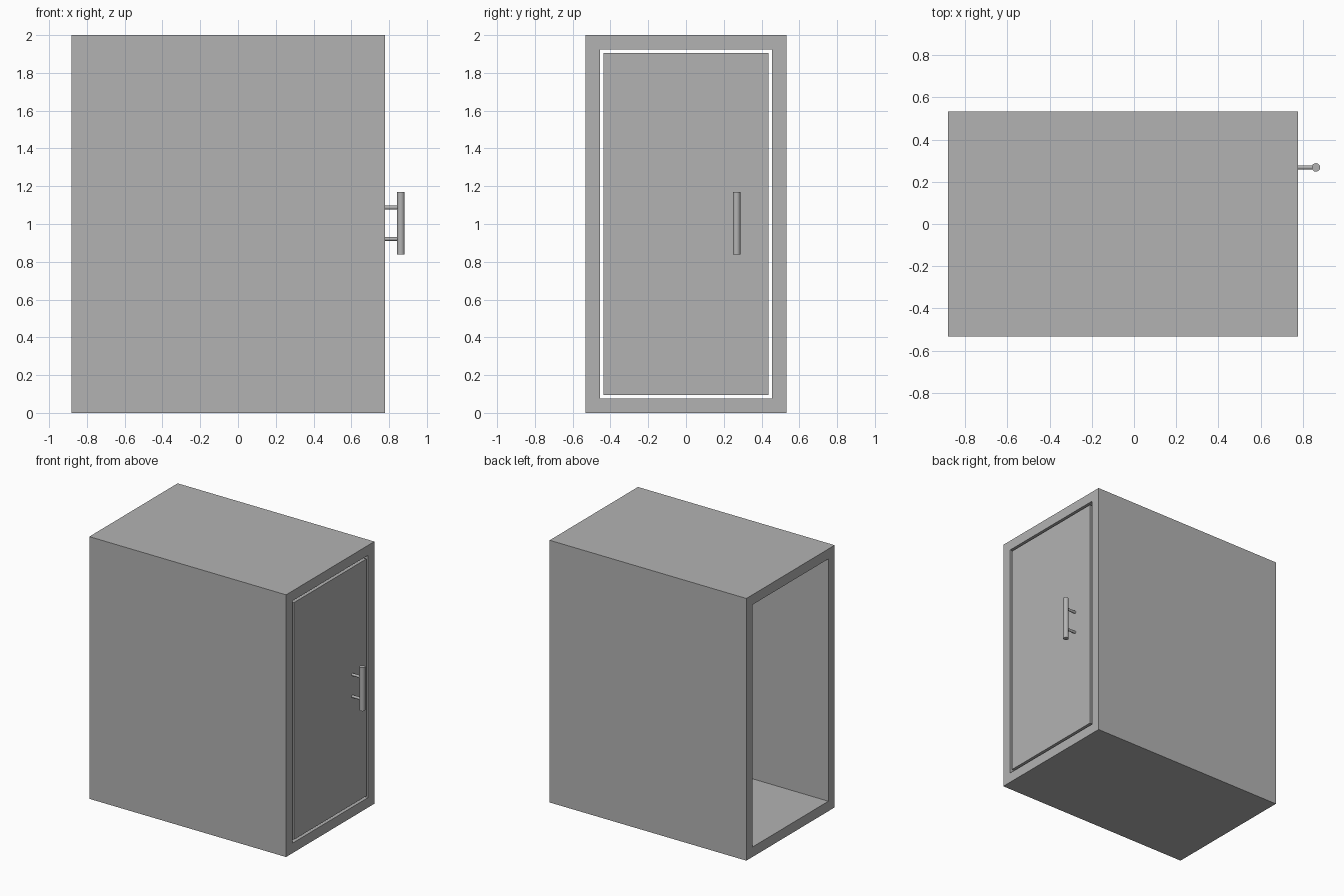
import bpy, bmesh, math
from mathutils import Matrix, Vector

cube = bpy.data.objects.get("Cube")
if cube:
    bpy.data.objects.remove(cube, do_unlink=True)

GREY = (0.45, 0.45, 0.45, 1)
mat = bpy.data.materials.new("plain grey")
mat.use_nodes = True
mat.diffuse_color = GREY
mat.node_tree.nodes["Principled BSDF"].inputs["Base Color"].default_value = GREY

BACK, FRONT = -0.882, 0.778      # ends of the casing along x
HALF_Y, HEIGHT, WALL = 0.532, 2.0, 0.076
GAP, DOOR_THICK = 0.02, 0.07


def add_object(name, bm):
    bmesh.ops.recalc_face_normals(bm, faces=bm.faces)
    mesh = bpy.data.meshes.new(name)
    bm.to_mesh(mesh)
    bm.free()
    mesh.materials.append(mat)
    obj = bpy.data.objects.new(name, mesh)
    bpy.context.collection.objects.link(obj)
    return obj


def cylinder(name, start, end, radius):
    start, end = Vector(start), Vector(end)
    axis = end - start
    turn = axis.to_track_quat('Z', 'Y').to_matrix().to_4x4()
    bm = bmesh.new()
    bmesh.ops.create_cone(bm, cap_ends=True, segments=32, radius1=radius, radius2=radius,
                          depth=axis.length, matrix=Matrix.Translation((start + end) / 2) @ turn)
    for face in bm.faces:
        face.smooth = len(face.verts) == 4
    for edge in bm.edges:
        edge.smooth = all(f.smooth for f in edge.link_faces)
    return add_object(name, bm)


def rectangle(bm, x, inset):
    y = HALF_Y - inset
    return [bm.verts.new((x, sy * y, z)) for sy, z in
            ((-1, inset), (1, inset), (1, HEIGHT - inset), (-1, HEIGHT - inset))]


# Casing: a rectangular tube open at both ends
bm = bmesh.new()
loops = [rectangle(bm, x, i) for x, i in ((BACK, 0), (FRONT, 0), (FRONT, WALL), (BACK, WALL))]
for a, b in zip(loops, loops[1:] + loops[:1]):
    for k in range(4):
        n = (k + 1) % 4
        bm.faces.new((a[k], a[n], b[n], b[k]))
add_object("casing", bm)

# Door panel, flush with the casing and separated by a thin gap
bm = bmesh.new()
inner = rectangle(bm, FRONT - DOOR_THICK, WALL + GAP)
outer = rectangle(bm, FRONT, WALL + GAP)
bm.faces.new(inner)
bm.faces.new(outer)
for k in range(4):
    n = (k + 1) % 4
    bm.faces.new((inner[k], inner[n], outer[n], outer[k]))
add_object("door_panel", bm)

# Bar handle on two stand-off rods
BAR_X, BAR_Y, BAR_Z = 0.862, 0.268, 1.004
cylinder("handle_bar", (BAR_X, BAR_Y, BAR_Z - 0.166), (BAR_X, BAR_Y, BAR_Z + 0.166), 0.02)
for name, side in (("lower", -1), ("upper", 1)):
    z = BAR_Z + side * 0.083
    cylinder(name + "_handle_rod", (FRONT, BAR_Y, z), (BAR_X, BAR_Y, z), 0.01)
